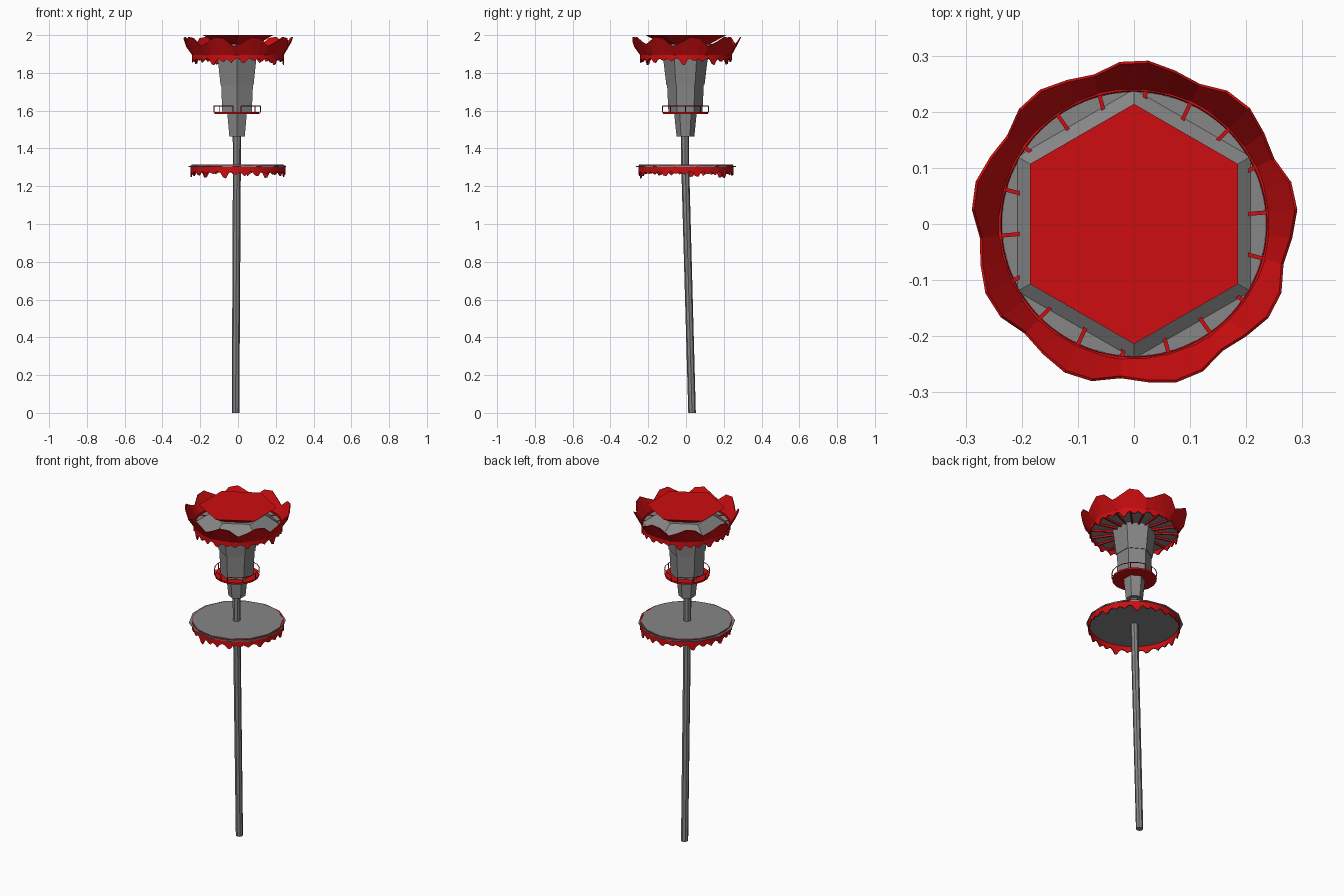
import bpy, bmesh, math
from mathutils import Vector, Matrix

cube = bpy.data.objects.get("Cube")
if cube:
    bpy.data.objects.remove(cube, do_unlink=True)


def material(name, rgb):
    m = bpy.data.materials.new(name)
    m.use_nodes = True
    m.diffuse_color = (*rgb, 1)
    m.node_tree.nodes["Principled BSDF"].inputs["Base Color"].default_value = (*rgb, 1)
    return m


RED = material("red", (0.61, 0.004, 0.005))
GREY = material("grey", (0.24, 0.24, 0.24))
CX, CY = -0.005, -0.003


def finish(name, bm, mat):
    bmesh.ops.recalc_face_normals(bm, faces=bm.faces)
    me = bpy.data.meshes.new(name)
    bm.to_mesh(me)
    bm.free()
    me.materials.append(mat)
    ob = bpy.data.objects.new(name, me)
    bpy.context.collection.objects.link(ob)
    return ob


def lathe(name, rings, sides, mat, turn=math.pi / 2):
    """Closed solid through (x, y, z, radius) rings."""
    bm = bmesh.new()
    loops = []
    for x, y, z, r in rings:
        angles = [turn + math.tau * i / sides for i in range(sides)]
        loops.append([bm.verts.new((x + r * math.cos(a), y + r * math.sin(a), z)) for a in angles])
    for low, high in zip(loops, loops[1:]):
        for i in range(sides):
            j = (i + 1) % sides
            bm.faces.new((low[i], low[j], high[j], high[i]))
    bm.faces.new(loops[0][::-1])
    bm.faces.new(loops[-1])
    return finish(name, bm, mat)


def band(name, steps, lower, upper, mat, thick):
    """Thin wall between two closed edges, each a function of angle giving (radius, z)."""
    bm = bmesh.new()
    cols = []
    for i in range(steps):
        a = math.tau * i / steps + math.radians(5)
        cols.append([bm.verts.new((r * math.cos(a), r * math.sin(a), z))
                     for r, z in (lower(i), upper(i))])
    for i in range(steps):
        p, q = cols[i], cols[(i + 1) % steps]
        bm.faces.new((p[0], q[0], q[1], p[1]))
    ob = finish(name, bm, mat)
    wall = ob.modifiers.new("wall", "SOLIDIFY")
    wall.thickness = thick
    wall.offset = 0
    return ob


def bar_ring(name, count, r0, r1, z, width, height, mat):
    """Radial bars."""
    bm = bmesh.new()
    for i in range(count):
        m = (Matrix.Rotation(math.tau * i / count + math.radians(5), 4, "Z")
             @ Matrix.Translation(((r0 + r1) / 2, 0, z))
             @ Matrix.Diagonal((r1 - r0, width, height, 1)))
        bmesh.ops.create_cube(bm, size=1, matrix=m)
    return finish(name, bm, mat)


# Slightly leaning pole
lathe("pole", [(-0.013, 0.032, 0, 0.02), (-0.006, -0.004, 1.3, 0.021),
               (-0.006, -0.005, 1.47, 0.022)], 8, GREY)

# Lower round deck with a dripping skirt
lathe("lower_deck", [(-0.003, 0, 1.302, 0.25), (-0.003, 0, 1.314, 0.25)], 14, GREY)
rim = lathe("lower_deck_rim", [(-0.004, 0, 1.302, 0.264), (-0.004, 0, 1.308, 0.264)], 14, GREY)
DRIPS = (0.0, 0.008, 0.03, 0.034, 0.01, 0.002, 0.014, 0.018, 0.004, 0.012, 0.024, 0.008)


def drip(i):
    return DRIPS[i % 12] * (0.85 + 0.25 * math.sin(i // 12 * 2.3))


band("lower_skirt", 108, lambda i: (0.249, 1.279 - drip(i)), lambda i: (0.249, 1.311), RED, 0.006)

# Stepped hexagonal tower
for name, z0, r0, z1, r1 in (("tower_neck", 1.462, 0.047, 1.59, 0.06),
                             ("tower_middle", 1.588, 0.09, 1.735, 0.097),
                             ("tower_top", 1.735, 0.101, 1.893, 0.12)):
    lathe(name, [(CX, CY, z0, r0), (CX, CY, z1, r1)], 6, GREY)

# Gallery with a railing in two arcs
lathe("gallery_floor", [(CX, CY, 1.583, 0.122), (CX, CY, 1.593, 0.122)], 16, RED, math.pi / 16)
for side, name in ((0, "left"), (math.pi, "right")):
    pts = [Vector((CX + 0.123 * math.cos(a), CY + 0.123 * math.sin(a), 0))
           for a in (side + math.radians(d) for d in range(-80, 81, 20))]
    cu = bpy.data.curves.new(name + "_rail", "CURVE")
    cu.dimensions = "3D"
    cu.bevel_depth = 0.0025
    cu.bevel_resolution = 0
    rail = cu.splines.new("POLY")
    rail.points.add(len(pts) - 1)
    for p, v in zip(rail.points, pts):
        p.co = (v.x, v.y, 1.624, 1)
    for v in pts[::2]:
        post = cu.splines.new("POLY")
        post.points.add(1)
        post.points[0].co = (v.x, v.y, 1.59, 1)
        post.points[1].co = (v.x, v.y, 1.624, 1)
    cu.materials.append(RED)
    bpy.context.collection.objects.link(bpy.data.objects.new(name + "_rail", cu))

# Upper floor on radial ribs
lathe("upper_floor", [(0, 0, 1.886, 0.236), (0, 0, 1.892, 0.236)], 36, GREY)
bar_ring("floor_ribs", 18, 0.1, 0.237, 1.885, 0.007, 0.02, RED)

# Flared crown with nine waves, and its dripping skirt
WAVE = (1.0, 0.88, 0.1, 0.5)


def crown_top(i):
    w = WAVE[i % 4]
    return 0.272 + 0.018 * w, 1.935 + 0.055 * w


band("crown", 36, lambda i: (0.238, 1.89), crown_top, RED, 0.005)
band("upper_skirt", 108, lambda i: (0.241, 1.878 - drip(i + 5)), lambda i: (0.24, 1.9), RED, 0.006)

# Hexagonal roof: grey slope below, flared red lid above
lathe("roof_slope", [(0, 0, 1.892, 0.24), (0, 0, 1.953, 0.15)], 6, GREY)
lathe("roof_lid", [(0, 0, 1.95, 0.12), (0, 0, 2.0, 0.214)], 6, RED)
